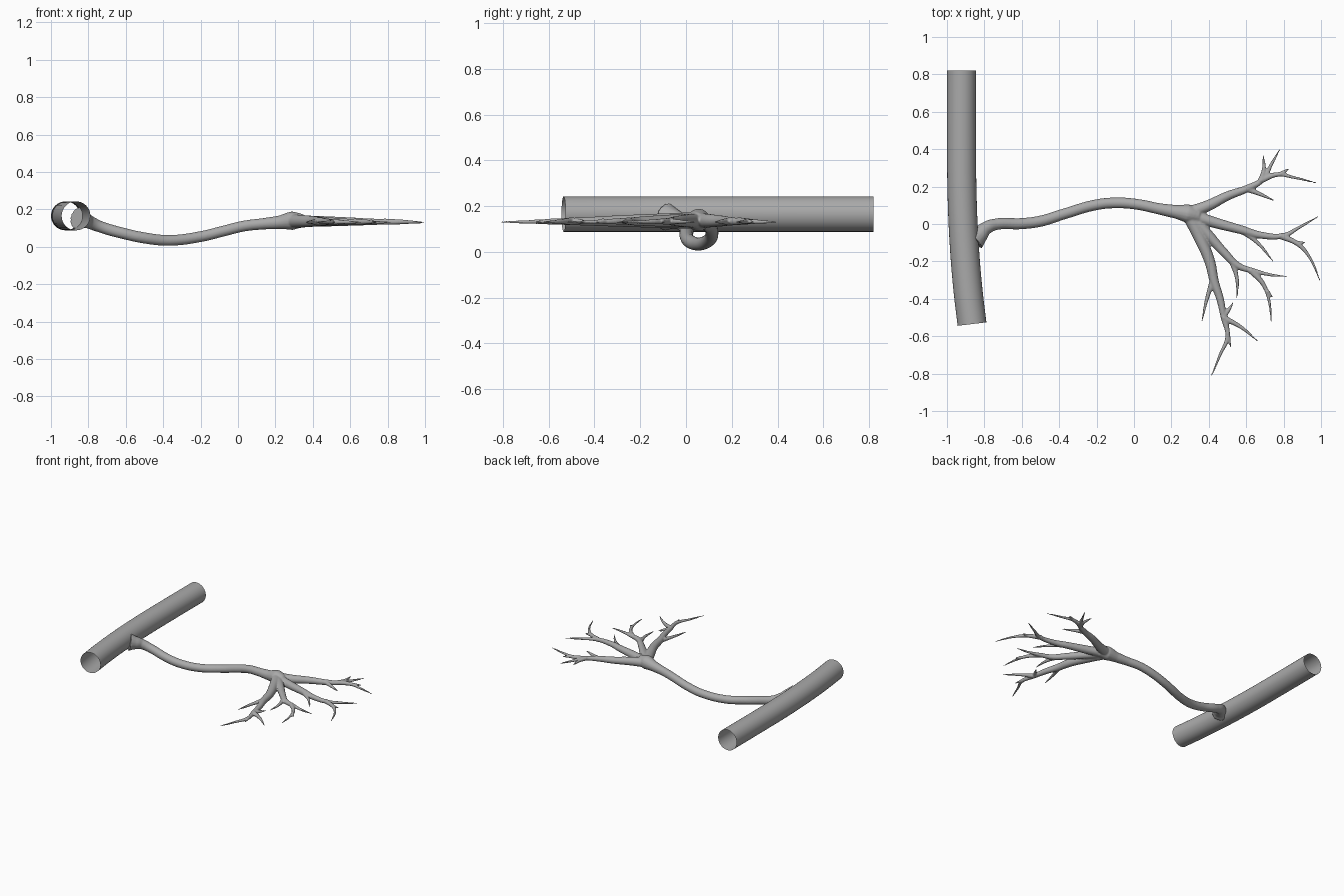
import bpy

grey = bpy.data.materials.new("vessel grey")
grey.diffuse_color = (0.4, 0.4, 0.4, 1)


def tube_mesh(name, paths, caps, sides):
    """Sweep round tubes along smooth paths of (x, y, z, radius)."""
    cu = bpy.data.curves.new(name, 'CURVE')
    cu.dimensions = '3D'
    cu.bevel_depth = 1.0
    cu.bevel_resolution = sides
    cu.resolution_u = 10
    cu.use_fill_caps = caps
    for path in paths:
        sp = cu.splines.new('BEZIER')
        sp.bezier_points.add(len(path) - 1)
        for bp, (x, y, z, r) in zip(sp.bezier_points, path):
            bp.co = (x, y, z)
            bp.radius = r
            bp.handle_left_type = bp.handle_right_type = 'AUTO'
    ob = bpy.data.objects.new(name, cu)
    bpy.context.collection.objects.link(ob)
    bpy.ops.object.select_all(action='DESELECT')
    ob.select_set(True)
    bpy.context.view_layer.objects.active = ob
    bpy.ops.object.convert(target='MESH')
    ob = bpy.context.object
    ob.name = name
    ob.data.materials.clear()
    ob.data.materials.append(grey)
    bpy.ops.object.shade_smooth()
    return ob


def flat(points, r0, r1, z0=0.137, z1=0.13):
    """Twig lying almost level, tapering from r0 to r1."""
    n = len(points) - 1
    return [(x, y, z0 + (z1 - z0) * i / n, r0 + (r1 - r0) * i / n)
            for i, (x, y) in enumerate(points)]


# Main vessel: wide open-ended tube, bent near the front
R = 0.0775
tube_mesh("main_vessel", [[(-0.922, 0.82, 0.165, R), (-0.922, 0.45, 0.165, R),
                           (-0.919, 0.15, 0.165, R), (-0.907, -0.12, 0.165, R),
                           (-0.888, -0.35, 0.165, R), (-0.866, -0.535, 0.165, R)]],
          False, 14)

# Side vessel: flared root, long wavy stem, swollen fork
stem = [(-0.855, -0.085, 0.153, 0.062), (-0.828, -0.06, 0.146, 0.047),
        (-0.795, -0.025, 0.132, 0.036), (-0.74, -0.002, 0.108, 0.031),
        (-0.6, 0.002, 0.068, 0.03), (-0.5, 0.015, 0.047, 0.03),
        (-0.37, 0.055, 0.034, 0.029), (-0.2, 0.103, 0.054, 0.029),
        (-0.08, 0.113, 0.083, 0.029), (0.03, 0.103, 0.11, 0.029),
        (0.13, 0.082, 0.122, 0.03), (0.22, 0.066, 0.13, 0.036),
        (0.29, 0.055, 0.139, 0.05), (0.35, 0.04, 0.138, 0.035)]

# Four main branches fanning out from the fork
branches = [
    flat([(0.28, 0.055), (0.4, 0.1), (0.5, 0.15), (0.61, 0.192), (0.69, 0.24), (0.735, 0.32), (0.78, 0.4)], 0.035, 0.004),
    flat([(0.28, 0.055), (0.43, 0.008), (0.57, -0.03), (0.68, -0.06), (0.8, -0.062), (0.88, -0.02), (0.985, 0.04)], 0.034, 0.004),
    flat([(0.29, 0.055), (0.39, -0.05), (0.48, -0.15), (0.56, -0.225), (0.64, -0.25), (0.72, -0.27), (0.82, -0.282)], 0.033, 0.004),
    flat([(0.29, 0.055), (0.355, -0.08), (0.405, -0.2), (0.43, -0.31), (0.46, -0.4), (0.48, -0.5), (0.5, -0.6), (0.46, -0.7), (0.415, -0.81)], 0.037, 0.004),
]

# Side twigs, each running from its parent branch to a pointed tip
twigs = [
    [(0.6, 0.19), (0.68, 0.157), (0.75, 0.125)],
    [(0.67, 0.23), (0.77, 0.265), (0.85, 0.25), (0.975, 0.22)],
    [(0.78, 0.265), (0.83, 0.297)],
    [(0.68, 0.23), (0.695, 0.3), (0.69, 0.37)],
    [(0.57, -0.03), (0.66, -0.1), (0.745, -0.2)],
    [(0.78, -0.062), (0.88, -0.11), (0.94, -0.18), (0.995, -0.305)],
    [(0.86, -0.1), (0.918, -0.1)],
    [(0.52, -0.19), (0.55, -0.29), (0.55, -0.4)],
    [(0.62, -0.245), (0.69, -0.32), (0.72, -0.4), (0.735, -0.525)],
    [(0.71, -0.36), (0.742, -0.392)],
    [(0.425, -0.29), (0.39, -0.4), (0.363, -0.52)],
    [(0.475, -0.5), (0.57, -0.55), (0.66, -0.625)],
    [(0.475, -0.5), (0.505, -0.46), (0.53, -0.42)],
    [(0.5, -0.58), (0.518, -0.66)],
]
paths = [stem] + branches + [flat(t, 0.017 if len(t) > 2 else 0.013, 0.004, 0.134)
                             for t in twigs]
tree = tube_mesh("branching_vessel", paths, True, 6)

# Fuse the tubes into one soft surface
fuse = tree.modifiers.new("fuse", 'REMESH')
fuse.mode = 'VOXEL'
fuse.voxel_size = 0.005
fuse.use_smooth_shade = True
soften = tree.modifiers.new("soften", 'SMOOTH')
soften.factor = 0.5
soften.iterations = 5
